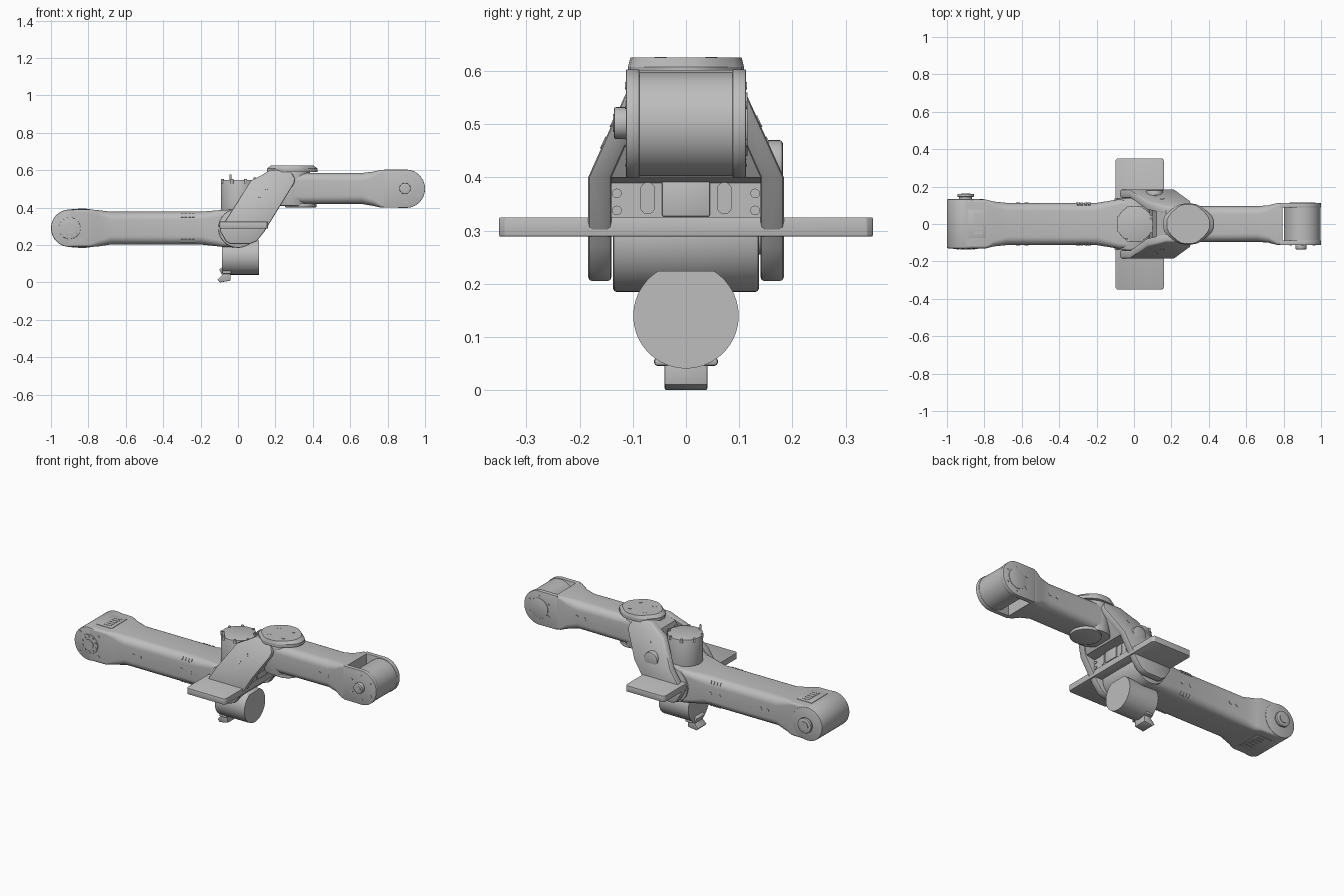
import bpy, bmesh, math
from mathutils import Matrix, Vector

cube = bpy.data.objects.get("Cube")
if cube:
    bpy.data.objects.remove(cube)

GREY = bpy.data.materials.new("satin grey")
GREY.use_nodes = True
GREY.diffuse_color = (0.51, 0.51, 0.51, 1)
GREY.node_tree.nodes["Principled BSDF"].inputs["Base Color"].default_value = (0.51, 0.51, 0.51, 1)


def finish(name, bm, bevel=0):
    bmesh.ops.recalc_face_normals(bm, faces=bm.faces)
    if bevel:
        edges = [e for e in bm.edges if len(e.link_faces) == 2 and e.calc_face_angle() > 0.6]
        bmesh.ops.bevel(bm, geom=edges, offset=bevel, segments=2, profile=0.5, affect='EDGES', clamp_overlap=True)
    me = bpy.data.meshes.new(name)
    bm.to_mesh(me)
    bm.free()
    me.materials.append(GREY)
    ob = bpy.data.objects.new(name, me)
    bpy.context.collection.objects.link(ob)
    bpy.ops.object.select_all(action='DESELECT')
    ob.select_set(True)
    bpy.context.view_layer.objects.active = ob
    bpy.ops.object.shade_smooth_by_angle(angle=math.radians(32))


def box(name, lo, hi, bevel=0, tilt=0):
    lo, hi = Vector(lo), Vector(hi)
    bm = bmesh.new()
    bmesh.ops.create_cube(bm, size=1, matrix=Matrix.Translation((lo + hi) / 2)
                          @ Matrix.Rotation(tilt, 4, 'X') @ Matrix.Diagonal((*(hi - lo), 1)))
    finish(name, bm, bevel)


def cylinder(name, a, b, r, bevel=0, sides=48, shape=None):
    a, b = Vector(a), Vector(b)
    turn = (b - a).to_track_quat('Z', 'Y').to_matrix().to_4x4()
    bm = bmesh.new()
    bmesh.ops.create_cone(bm, cap_ends=True, segments=sides, radius1=r, radius2=r, depth=(b - a).length,
                          matrix=Matrix.Translation((a + b) / 2) @ turn)
    if shape:
        shape(bm)
    finish(name, bm, bevel)


def prism(name, pts, lo, hi, axis='Y', bevel=0, shape=None):
    """Extrude a profile along y (xz points) or z (xy points)."""
    place = (lambda p, t: (p[0], t, p[1])) if axis == 'Y' else (lambda p, t: (p[0], p[1], t))
    bm = bmesh.new()
    rings = [[bm.verts.new(place(p, t)) for p in pts] for t in (lo, hi)]
    bm.faces.new(rings[0])
    bm.faces.new(rings[1])
    for i in range(len(pts)):
        j = (i + 1) % len(pts)
        bm.faces.new((rings[0][i], rings[0][j], rings[1][j], rings[1][i]))
    if shape:
        shape(bm)
    finish(name, bm, bevel)


def loft(name, sections):
    """Skin rounded rectangles (x, half width, bottom, top, corner radius)."""
    bm = bmesh.new()
    rings = []
    for x, w, z0, z1, r in sections:
        ring = []
        for k, (sy, sz) in enumerate(((1, 1), (-1, 1), (-1, -1), (1, -1))):
            cz = z1 - r if sz > 0 else z0 + r
            for s in range(7):
                a = math.radians(90 * k + 15 * s)
                ring.append(bm.verts.new((x, sy * (w - r) + r * math.cos(a), cz + r * math.sin(a))))
        rings.append(ring)
    for p, q in zip(rings, rings[1:]):
        for i in range(len(p)):
            j = (i + 1) % len(p)
            bm.faces.new((p[i], p[j], q[j], q[i]))
    bm.faces.new(rings[0])
    bm.faces.new(rings[-1])
    finish(name, bm)


def bolt_ring(name, x, z, y0, y1, radius, count, r=0.007):
    for i in range(count):
        a = 2 * math.pi * (i + 0.5) / count
        px, pz = x + radius * math.cos(a), z + radius * math.sin(a)
        cylinder(name, (px, y0, pz), (px, y1, pz), r, sides=12)


# Long lower arm with its round end and elbow drum
loft("lower_arm", [(-0.9, 0.13, 0.19, 0.39, 0.012), (-0.79, 0.13, 0.19, 0.39, 0.015),
                   (-0.75, 0.12, 0.192, 0.387, 0.03), (-0.68, 0.113, 0.203, 0.378, 0.045),
                   (-0.2, 0.113, 0.203, 0.378, 0.045), (-0.08, 0.132, 0.19, 0.388, 0.03),
                   (0, 0.132, 0.187, 0.39, 0.02)])
cylinder("lower_arm_end", (-0.9, -0.13, 0.29), (-0.9, 0.133, 0.29), 0.1, bevel=0.006, sides=64)
cylinder("elbow_drum", (0, -0.137, 0.29), (0, 0.137, 0.29), 0.105, bevel=0.006, sides=64)
cylinder("end_hub", (-0.9, -0.134, 0.29), (-0.9, -0.12, 0.29), 0.058, bevel=0.002)
cylinder("end_hub_centre", (-0.9, -0.137, 0.29), (-0.9, -0.12, 0.29), 0.03)
bolt_ring("hub_bolt", -0.9, 0.29, -0.136, -0.13, 0.045, 10)
bolt_ring("end_screw", -0.9, 0.29, -0.133, -0.12, 0.085, 4)
cylinder("end_knob_neck", (-0.9, 0.12, 0.29), (-0.9, 0.15, 0.29), 0.035)
cylinder("end_knob", (-0.9, 0.145, 0.29), (-0.9, 0.161, 0.29), 0.045, bevel=0.004)
cylinder("end_knob_centre", (-0.9, 0.15, 0.29), (-0.9, 0.164, 0.29), 0.025)
for z in (0.39, 0.19):
    box("end_vent_frame", (-0.89, -0.075, z - 0.003), (-0.79, 0.075, z + 0.003), bevel=0.002)
    for i in range(5):
        y = -0.048 + 0.024 * i
        box("end_vent_rib", (-0.855, y - 0.007, z - 0.0045), (-0.81, y + 0.007, z + 0.0045))

# Screws and vents along the arms
for side in (-1, 1):
    for x in (-0.62, -0.575, -0.3, -0.24):
        cylinder("arm_screw", (x, side * 0.1, 0.29), (x, side * 0.115, 0.29), 0.011, sides=16)
    for x in (0.61, 0.66):
        cylinder("arm_screw", (x, side * 0.08, 0.503), (x, side * 0.097, 0.503), 0.011, sides=16)
    for z, lean in ((0.357, 1), (0.224, -1)):
        for i in range(4):
            x = -0.305 + 0.02 * i
            box("arm_vent_rib", (x, side * 0.106 - 0.004, z - 0.01), (x + 0.013, side * 0.106 + 0.004, z + 0.01),
                tilt=side * lean * 0.55)

# Slanted elbow bracket: two cheeks that lean inwards above the bend, and a web
BEND = 0.4


def lean_in(bm):
    bmesh.ops.bisect_plane(bm, geom=bm.verts[:] + bm.edges[:] + bm.faces[:],
                           plane_co=(0, 0, BEND), plane_no=(0, 0, 1))
    for v in bm.verts:
        if v.co.z > BEND:
            v.co.y -= math.copysign(0.45 * (v.co.z - BEND), v.co.y)


cheek = [(-0.1, 0.28), (-0.065, 0.22), (-0.04, 0.205), (0.06, 0.205), (0.1, 0.22), (0.14, 0.27),
         (0.3, 0.53), (0.305, 0.555), (0.28, 0.6), (0.17, 0.6), (0.12, 0.57), (0.07, 0.545)]
web = [(0.08, 0.325), (0.155, 0.325), (0.155, 0.39), (0.212, 0.4), (0.294, 0.53), (0.298, 0.555), (0.275, 0.6),
       (0.17, 0.6), (0.12, 0.565), (0.1, 0.5)]
for side in (-1, 1):
    prism("bracket_cheek", cheek, side * 0.14, side * 0.184, bevel=0.008, shape=lean_in)
    slope = Vector((0, side * 0.91, 0.41))
    for x, z in ((0.15, 0.505), (0.115, 0.465)):
        spot = Vector((x, side * (0.184 - 0.45 * (z - BEND)), z))
        cylinder("bracket_screw", spot - slope * 0.02, spot + slope * 0.002, 0.012, sides=16)
prism("bracket_web", web, -0.165, 0.165, shape=lean_in)
cylinder("bracket_boss", (0.11, 0.13, 0.425), (0.11, 0.182, 0.425), 0.045, bevel=0.006)

# Rear panel of the web with slots and screws
box("web_panel", (0.15, -0.045, 0.327), (0.162, 0.045, 0.395), bevel=0.002)
for side in (-1, 1):
    y = side * 0.072
    box("web_slot", (0.15, y - 0.014, 0.345), (0.158, y + 0.014, 0.377))
    for z in (0.345, 0.377):
        cylinder("web_slot_end", (0.15, y, z), (0.158, y, z), 0.014, sides=24)
        cylinder("web_screw", (0.15, side * 0.13, z - 0.007), (0.16, side * 0.13, z - 0.007), 0.009, sides=16)

# Cross plate
prism("cross_plate", [(-0.1, -0.34), (-0.09, -0.351), (0.15, -0.351), (0.16, -0.34),
                      (0.16, 0.34), (0.15, 0.351), (-0.09, 0.351), (-0.1, 0.34)],
      0.289, 0.325, axis='Z', bevel=0.002)

# Upright motor with rim bolts
cylinder("upright_motor", (0.005, 0, 0.3), (0.005, 0, 0.548), 0.097, bevel=0.002, sides=64)
for i in range(8):
    a = math.pi / 4 * (i + 0.5)
    x, y = 0.005 + 0.095 * math.cos(a), 0.095 * math.sin(a)
    cylinder("rim_bolt", (x, y, 0.53), (x, y, 0.552), 0.008, sides=16)
for x, y, top in ((-0.04, -0.08, 0.578), (0.09, 0.03, 0.562)):
    cylinder("cable_post", (x, y, 0.54), (x, y, top), 0.006, sides=12)


# Hanging motor with a flat top, its mount and its latch
def flat_top(bm):
    cut = bmesh.ops.bisect_plane(bm, geom=bm.verts[:] + bm.edges[:] + bm.faces[:], plane_co=(0, 0, 0.224),
                                 plane_no=(0, 0, 1), clear_outer=True)
    bmesh.ops.edgeloop_fill(bm, edges=[e for e in cut["geom_cut"] if isinstance(e, bmesh.types.BMEdge)])


cylinder("hanging_motor", (-0.085, 0, 0.14), (0.112, 0, 0.14), 0.099, sides=64, shape=flat_top)
box("motor_mount", (-0.07, -0.05, 0.16), (0.07, 0.05, 0.26))
prism("latch", [(-0.11, 0.015), (-0.095, 0), (-0.04, 0.01), (-0.04, 0.05), (-0.08, 0.085),
                (-0.1, 0.07), (-0.085, 0.04)], -0.04, 0.04, bevel=0.003)
box("latch_saddle", (-0.085, -0.06, 0.046), (-0.035, 0.06, 0.062), bevel=0.006)

# Shoulder joint and its cap
cylinder("joint_drum", (0.29, 0, 0.41), (0.29, 0, 0.605), 0.096, bevel=0.005, sides=64)
cylinder("joint_flange", (0.335, 0, 0.402), (0.335, 0, 0.422), 0.085, bevel=0.004, sides=64)


def shrink_top(bm):
    for v in bm.verts:
        if v.co.z > 0.615:
            v.co.x = 0.29 + (v.co.x - 0.29) * 0.84
            v.co.y *= 0.96


# Quarter outline of the cap, mirrored both ways
quarter = [(0.136, 0.018), (0.127, 0.04), (0.105, 0.064), (0.07, 0.092), (0.045, 0.105), (0.02, 0.109)]
half = quarter + [(-x, y) for x, y in reversed(quarter)]
outline = [(0.29 + x, y) for x, y in half + [(-x, -y) for x, y in half]]
prism("cap_rim", outline, 0.59, 0.608, axis='Z')
prism("joint_cap", outline, 0.608, 0.625, axis='Z', shape=shrink_top)
for x in (-0.048, 0.048):
    for y in (-0.048, 0.048):
        cylinder("cap_screw", (0.29 + x, y, 0.61), (0.29 + x, y, 0.6265), 0.011, sides=16)

# Short upper arm ending in a fork that carries a wrist drum
loft("upper_arm", [(0.29, 0.095, 0.42, 0.585, 0.04), (0.66, 0.095, 0.42, 0.585, 0.045),
                   (0.72, 0.1, 0.41, 0.592, 0.035), (0.765, 0.112, 0.4, 0.602, 0.015),
                   (0.795, 0.112, 0.4, 0.602, 0.012)])
fork = [(0.78, 0.4)] + [(0.9 + 0.1 * math.sin(math.pi * i / 32), 0.501 - 0.102 * math.cos(math.pi * i / 32))
                        for i in range(33)] + [(0.78, 0.603)]
for side in (-1, 1):
    prism("fork_cheek", fork, side * 0.087, side * 0.113, bevel=0.003)
    bolt_ring("fork_bolt", 0.9, 0.5, side * 0.1, side * 0.115, 0.072, 6)
cylinder("wrist_drum", (0.9, -0.1, 0.5), (0.9, 0.1, 0.5), 0.098, sides=64)
cylinder("wrist_knob", (0.893, -0.1, 0.502), (0.893, -0.135, 0.502), 0.03, bevel=0.003)
cylinder("wrist_knob_centre", (0.893, -0.13, 0.502), (0.893, -0.137, 0.502), 0.017, sides=24)
cylinder("wrist_disc", (0.9, 0.1, 0.5), (0.9, 0.116, 0.5), 0.06, bevel=0.002)
